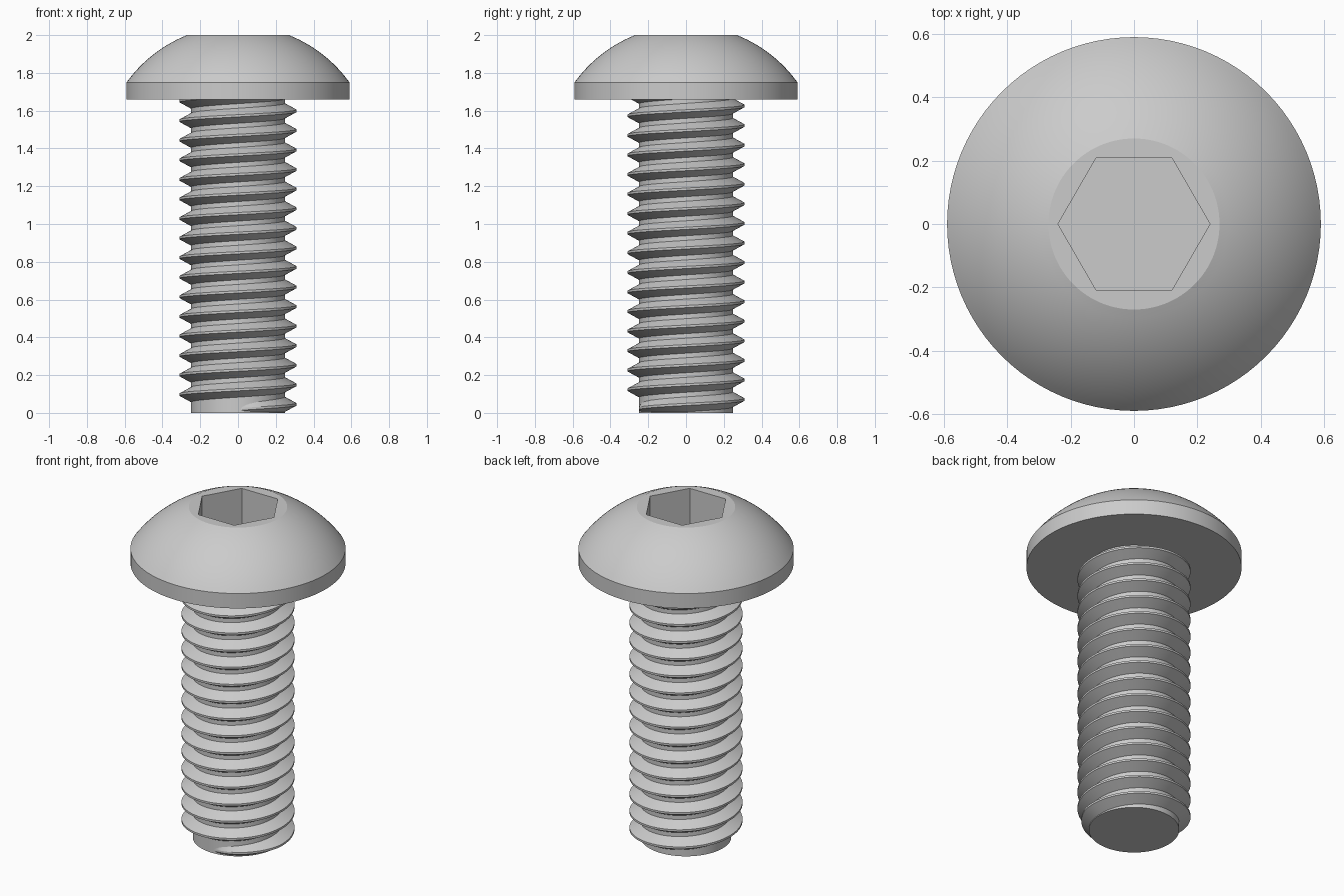
import bpy, bmesh
from math import sin, cos, pi, sqrt, atan2, radians

if "Cube" in bpy.data.objects:
    bpy.data.objects.remove(bpy.data.objects["Cube"])

SEG = 96
HEAD_Z, RIM_Z, TOP_Z = 1.66, 1.75, 2.0
HEAD_R, FLAT_R = 0.59, 0.27
CORE_R, CREST_R, PITCH = 0.248, 0.31, 0.1036


def make_object(name, bm):
    bmesh.ops.recalc_face_normals(bm, faces=bm.faces[:])
    mesh = bpy.data.meshes.new(name)
    bm.to_mesh(mesh)
    bm.free()
    ob = bpy.data.objects.new(name, mesh)
    bpy.context.collection.objects.link(ob)
    return ob


def lathe(name, profile, seg):
    """Revolve (radius, z) points about z, closing both ends with caps."""
    bm = bmesh.new()
    rings = [[bm.verts.new((r * cos(2 * pi * i / seg), r * sin(2 * pi * i / seg), z))
              for i in range(seg)] for r, z in profile]
    for a, b in zip(rings, rings[1:]):
        for i in range(seg):
            j = (i + 1) % seg
            bm.faces.new((a[i], a[j], b[j], b[i]))
    bm.faces.new(rings[0][::-1])
    bm.faces.new(rings[-1])
    return make_object(name, bm)


def smooth(ob):
    bpy.ops.object.select_all(action='DESELECT')
    ob.select_set(True)
    bpy.context.view_layer.objects.active = ob
    bpy.ops.object.shade_smooth_by_angle(angle=radians(15))


# Button head: short rim, spherical dome, flat top
centre_z = (FLAT_R**2 + TOP_Z**2 - HEAD_R**2 - RIM_Z**2) / (2 * (TOP_Z - RIM_Z))
dome_r = sqrt(FLAT_R**2 + (TOP_Z - centre_z)**2)
a0 = atan2(RIM_Z - centre_z, HEAD_R)
a1 = atan2(TOP_Z - centre_z, FLAT_R)
profile = [(HEAD_R, HEAD_Z)]
for k in range(15):
    a = a0 + (a1 - a0) * k / 14
    profile.append((dome_r * cos(a), centre_z + dome_r * sin(a)))
head = lathe("button_head", profile, SEG)

# Hex socket cut into the head
cutter = lathe("socket_cutter", [(0.24, 1.785), (0.24, 2.2)], 6)
cutter.hide_render = True
mod = head.modifiers.new("socket", 'BOOLEAN')
mod.operation, mod.solver, mod.object = 'DIFFERENCE', 'EXACT', cutter
bpy.context.view_layer.objects.active = head
bpy.ops.object.modifier_apply(modifier=mod.name)
bpy.data.objects.remove(cutter)
smooth(head)

# Plain shank core
core = lathe("shank_core", [(CORE_R, 0), (CORE_R, HEAD_Z + 0.02)], SEG)
smooth(core)

# Right-hand helical thread, tapering in at the tip and ending inside the head
bm = bmesh.new()
start_z = 0.045
t0, t1 = -pi / 2, 2 * pi * (1.72 - start_z) / PITCH
steps = int((t1 - t0) / (2 * pi) * SEG)
rows = []
for i in range(steps + 1):
    t = t0 + (t1 - t0) * i / steps
    grow = min(1, (t - t0) / (0.45 * pi))
    crest = CORE_R - 0.003 + (CREST_R - CORE_R + 0.003) * grow
    z = start_z + PITCH * t / (2 * pi)
    section = [(CORE_R - 0.008, -0.044), (crest, -0.006),
               (crest, 0.006), (CORE_R - 0.008, 0.044)]
    rows.append([bm.verts.new((r * cos(t), r * sin(t), max(0.001 + 0.0003 * k, z + dz)))
                 for k, (r, dz) in enumerate(section)])
for a, b in zip(rows, rows[1:]):
    for k in range(4):
        n = (k + 1) % 4
        bm.faces.new((a[k], b[k], b[n], a[n]))
bm.faces.new(rows[0])
bm.faces.new(rows[-1][::-1])
smooth(make_object("screw_thread", bm))
